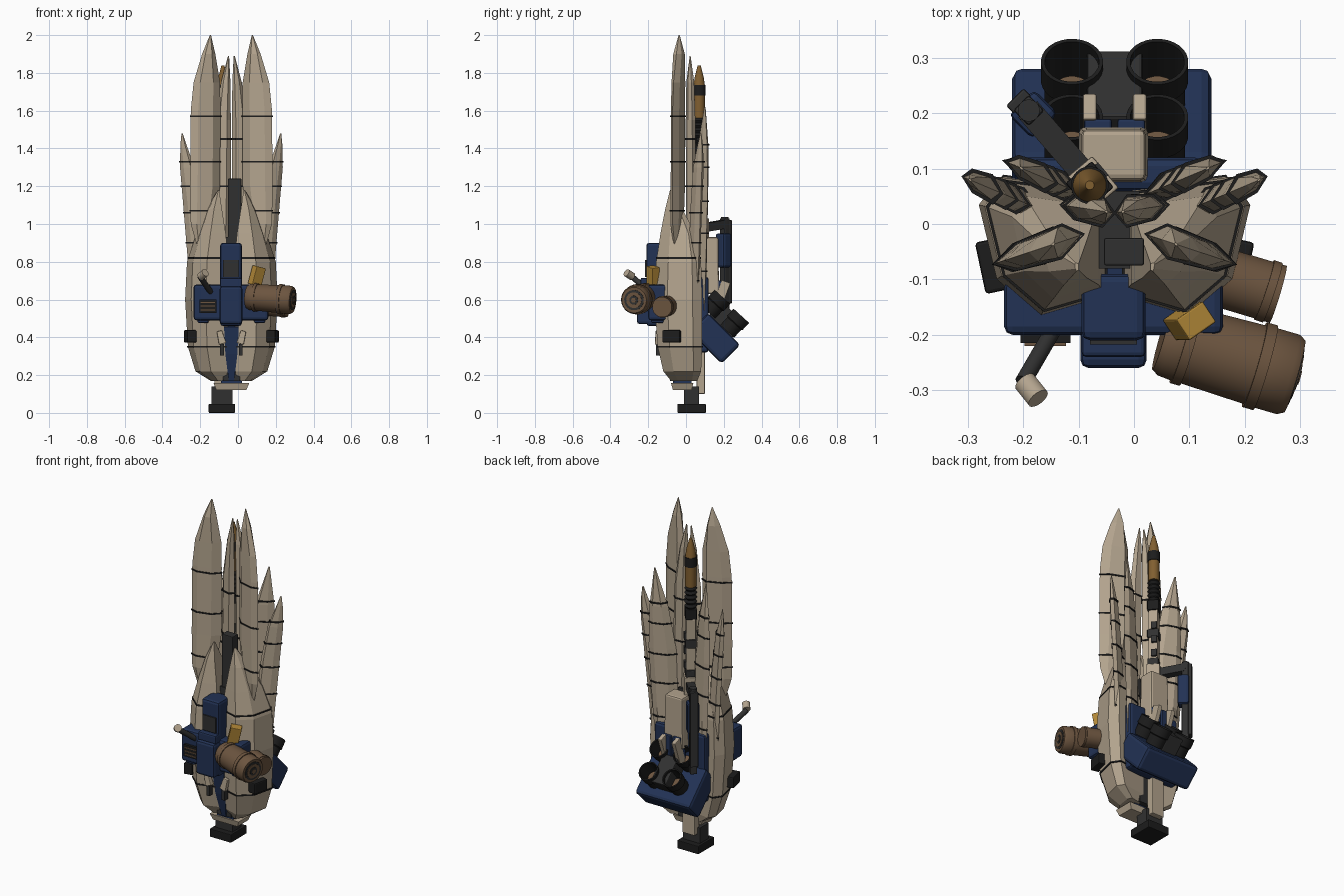
import bpy, bmesh, math
from mathutils import Vector, Matrix

if "Cube" in bpy.data.objects:
    bpy.data.objects.remove(bpy.data.objects["Cube"])

CX = -0.035  # symmetry line of the feathers and shell


def material(name, *rgb):
    m = bpy.data.materials.new(name)
    m.use_nodes = True
    m.diffuse_color = (*rgb, 1)
    m.node_tree.nodes["Principled BSDF"].inputs["Base Color"].default_value = (*rgb, 1)
    return m


CREAM = material("cream", .45, .37, .27)
NAVY = material("navy blue", .016, .032, .09)
DARK = material("dark grey", .03, .03, .03)
BLACK = material("black", .012, .012, .012)
BROWN = material("drum brown", .15, .09, .05)
YELLOW = material("yellow", .45, .25, .04)
BRASS = material("brass", .22, .115, .03)


def finish(name, bm, mat, smooth=False):
    bmesh.ops.recalc_face_normals(bm, faces=bm.faces[:])
    me = bpy.data.meshes.new(name)
    bm.to_mesh(me)
    bm.free()
    me.materials.append(mat)
    ob = bpy.data.objects.new(name, me)
    bpy.context.collection.objects.link(ob)
    if smooth:
        bpy.ops.object.select_all(action='DESELECT')
        ob.select_set(True)
        bpy.context.view_layer.objects.active = ob
        bpy.ops.object.shade_smooth_by_angle(angle=math.radians(35))
    return ob


def loft(name, rings, mat, smooth=False):
    bm = bmesh.new()
    loops = [[bm.verts.new(p) for p in ring] for ring in rings]
    n = len(loops[0])
    for a, b in zip(loops, loops[1:]):
        for i in range(n):
            bm.faces.new((a[i], a[(i + 1) % n], b[(i + 1) % n], b[i]))
    bm.faces.new(loops[0])
    bm.faces.new(loops[-1])
    return finish(name, bm, mat, smooth)


def lathe(name, p0, p1, profile, mat, sides=24):
    """Turn (distance fraction, radius) pairs about the line p0-p1."""
    p0, p1 = Vector(p0), Vector(p1)
    q = (p1 - p0).to_track_quat('Z', 'Y')
    turn = [2 * math.pi * (i + .5) / sides for i in range(sides)]
    rings = [[p0.lerp(p1, t) + q @ Vector((r * math.cos(a), r * math.sin(a), 0)) for a in turn]
             for t, r in profile]
    return loft(name, rings, mat, sides > 8)


def rod(name, p0, p1, r, mat, sides=20):
    return lathe(name, p0, p1, [(0, r), (1, r)], mat, sides)


def box(name, centre, size, mat, rot=(0, 0, 0), bevel=0.0, taper=1.0):
    bm = bmesh.new()
    bmesh.ops.create_cube(bm, size=1)
    for v in bm.verts:
        k = taper if v.co.z > 0 else 1
        v.co = Vector((v.co.x * size[0] * k, v.co.y * size[1] * k, v.co.z * size[2]))
    ob = finish(name, bm, mat)
    ob.location = centre
    ob.rotation_euler = [math.radians(a) for a in rot]
    if bevel:
        b = ob.modifiers.new("Bevel", 'BEVEL')
        b.width, b.segments = bevel, 2
    return ob


def at(levels, z):
    """Interpolate a row of a level table at height z."""
    for a, b in zip(levels, levels[1:]):
        if a[0] <= z <= b[0]:
            t = (z - a[0]) / (b[0] - a[0])
            return [p + (q - p) * t for p, q in zip(a, b)]


SIDES = ((-1, "right"), (1, "left"))


def blade(name, levels, y0, slope, thick, straps, lean=0.0):
    """Mirrored pair of feathers; levels are (z, inner, outer)."""
    def ring(z, a, b, s, grow=0.0):
        half = thick / 2 * min(1, (b - a) / .06)
        pts = []
        for f, k in ((0, 0), (.25, -1), (.75, -.8), (1, 0), (.75, .8), (.25, 1)):
            u = a - grow + (b - a + 2 * grow) * f
            pts.append((CX + s * u, y0 + slope * u + lean * z + k * (half + grow), z))
        return pts
    for s, side in SIDES:
        loft(f"{side}_{name}", [ring(*l, s) for l in levels], CREAM)
        for i, z in enumerate(straps):
            _, a, b = at(levels, z)
            loft(f"{side}_{name}_strap_{i}", [ring(z + d, a, b, s, .005) for d in (-.004, .004)], BLACK)


# Feathers, front to back
blade("front_feather", [(.84, .16, .17), (1.0, .09, .215), (1.2, .06, .218), (1.6, .058, .215),
                        (1.75, .06, .2), (1.9, .085, .155), (2.0, .108, .114)],
      0, -.33, .055, (1.07, 1.33, 1.57))
blade("centre_feather", [(.85, .02, .07), (1.2, .003, .095), (1.55, .003, .085), (1.75, .005, .055),
                         (1.89, .012, .018)], .02, .15, .05, (1.2, 1.45))
blade("back_feather", [(.4, .08, .15), (.8, .05, .18), (1.15, .06, .2), (1.4, .1, .195),
                       (1.62, .165, .172)], .03, .42, .045, (.75, .95, 1.12, 1.3, 1.42))
blade("outer_feather", [(.4, .12, .2), (.8, .13, .23), (1.1, .16, .255), (1.3, .195, .272),
                        (1.42, .238, .27), (1.48, .258, .264)], -.03, .42, .045, (.7, .9, 1.06, 1.2, 1.33))

# Split shell: (z, inner, outer, front, back)
shell = [(.17, .03, .11, -.08, .06), (.22, .02, .19, -.12, .08), (.35, .02, .23, -.15, .085),
         (.6, .015, .245, -.168, .085), (.8, .015, .235, -.158, .08), (.95, .03, .185, -.135, .05),
         (1.08, .05, .13, -.11, -.02), (1.18, .065, .072, -.085, -.07)]


def shell_ring(z, a, b, f, k, s, grow=0.0):
    a, b, f, k = a - grow, b + grow, f - grow, k + grow
    w, d = b - a, k - f
    shape = ((0, .14), (.52, 0), (.86, .27), (1, .8), (.85, 1), (0, .9))
    return [(CX + s * (a + w * p), f + d * q, z) for p, q in shape]


for s, side in SIDES:
    loft(f"{side}_shell", [shell_ring(*l, s) for l in shell], CREAM)
    for z in (.35, .82):
        row = at(shell, z)
        loft(f"{side}_shell_strap", [shell_ring(z + d, *row[1:], s, .004) for d in (-.004, .004)], BLACK)
    box(f"{side}_side_clamp", (CX + s * .218, -.075, .405), (.05, .095, .065), BLACK, (0, 0, -s * 12), .006)
    box(f"{side}_front_clip", (CX + s * .055, -.15, .4), (.04, .03, .07), CREAM, (0, s * 15, 0), .004, .7)
    box(f"{side}_lower_pin", (CX + s * .05, -.145, .335), (.02, .03, .06), DARK)

# Keel between the shell halves
lathe("keel_spike", (CX, -.1, .46), (CX, -.07, .17), [(0, .055), (.5, .045), (1, .02)], NAVY, 4)
box("core", (CX, -.01, .55), (.09, .14, .76), DARK)
box("front_spine", (-.018, -.05, 1.08), (.072, .05, .32), DARK, bevel=.004)
box("chin_plate", (CX, -.02, .14), (.16, .1, .035), CREAM, taper=1.18)
box("chin_block", (CX, -.02, .172), (.11, .1, .03), NAVY)

# Long spine with foot and cartridge tip
SX, SY = -.08, .07
box("foot", (-.085, .03, .024), (.14, .15, .048), BLACK, bevel=.004)
box("foot_post", (-.085, .03, .09), (.11, .08, .1), DARK)
box("lower_grip", (-.085, .078, .24), (.08, .045, .28), CREAM, bevel=.005)
for z0, z1, w, mat in ((.35, .75, .07, DARK), (.72, 1.03, .075, CREAM), (1.03, 1.07, .06, DARK),
                       (1.07, 1.2, .052, CREAM), (1.2, 1.25, .062, DARK), (1.25, 1.37, .052, CREAM),
                       (1.37, 1.43, .062, BLACK)):
    box("spine_section", (SX, SY, (z0 + z1) / 2), (w, w, z1 - z0), mat, (0, 0, 40), .004)
for i in range(3):
    box("spine_slot", (SX + .02, SY + .026, 1.1 + .085 * i), (.03, .012, .04), DARK, (0, 0, -50))
ribs = [(i / 10, .034 if i % 2 else .024) for i in range(11)]
lathe("recoil_spring", (SX, SY, 1.43), (SX, SY, 1.56), ribs, BLACK)
rod("cartridge", (SX, SY, 1.56), (SX, SY, 1.69), .03, BRASS)
rod("cartridge_band", (SX, SY, 1.68), (SX, SY, 1.735), .034, BLACK)
lathe("cartridge_tip", (SX, SY, 1.735), (SX, SY, 1.84), [(0, .03), (.4, .024), (1, .008)], BRASS)

# Rear housing and launch tubes
box("rear_plate", (CX - .005, .09, .52), (.33, .06, .4), NAVY, bevel=.015)
box("rear_launcher", (CX - .005, .153, .395), (.36, .14, .24), NAVY, (45, 0, 0), .018)
box("tube_bridge", (CX, .215, .49), (.1, .11, .17), DARK, (45, 0, 0), .006)
box("rear_stock", (-.037, .125, .78), (.125, .1, .3), CREAM, (0, 0, 0), .01, .92)
for s, side in SIDES:
    box(f"{side}_stock_rib", (CX + s * .045, .185, .62), (.025, .05, .16), CREAM, (-20, 0, 0), .004)
    box(f"{side}_stock_block", (CX + s * .03, .16, .63), (.05, .06, .14), NAVY, bevel=.005)
    for y, z in ((.218, .432), (.118, .532)):
        p0, p1 = Vector((CX + s * .077, y, z)), Vector((CX + s * .077, y + .075, z + .082))
        lathe(f"{side}_launch_tube", p0, p1,
              [(0, .05), (.5, .05), (.55, .056), (1, .056), (1, .049), (.15, .047)], BLACK, 28)
        rod(f"{side}_tube_charge", p0.lerp(p1, .15), p0.lerp(p1, .3), .036, BROWN)

# Rear barrel and its arm
box("rear_barrel", (-.19, .205, .78), (.04, .04, .5), DARK, (0, 0, 45), .006)
box("barrel_jacket", (-.182, .198, .86), (.066, .062, .18), NAVY, (0, 0, 45), .012)
box("barrel_cover", (-.208, .222, .8), (.045, .02, .44), DARK, (0, 0, 45), .004)
rod("barrel_cap", (-.19, .205, 1.02), (-.19, .205, 1.036), .02, DARK)
rod("barrel_arm", (-.19, .205, 1.0), (-.09, .09, .98), .032, DARK, 4)

# Front cross-shaped housing
box("front_bar", (-.037, -.15, .585), (.395, .1, .19), NAVY, bevel=.015)
box("front_column", (-.037, -.15, .68), (.115, .12, .44), NAVY, bevel=.015)
box("front_block", (-.037, -.21, .57), (.12, .1, .2), NAVY, bevel=.015)
box("front_window", (-.037, -.213, .765), (.085, .009, .09), DARK)
box("window_hood", (-.037, -.215, .69), (.115, .05, .05), NAVY, bevel=.008)
for s, side in SIDES:
    box(f"{side}_bar_foot", (CX + s * .15, -.15, .5), (.06, .07, .05), NAVY, bevel=.01)
box("grille", (-.16, -.205, .565), (.09, .02, .07), BLACK)
for i in range(3):
    box("grille_slat", (-.16, -.217, .545 + .02 * i), (.075, .006, .005), BROWN)
box("yellow_box", (.1, -.175, .725), (.06, .045, .1), YELLOW, (8, 12, 35), .003)

# Control lever
rod("lever", (-.145, -.19, .64), (-.2, -.285, .72), .015, DARK)
rod("lever_knob", (-.197, -.285, .722), (-.173, -.315, .742), .021, CREAM)

# Drums
A, B = Vector((.05, -.205, .615)), Vector((.29, -.275, .597))
lathe("large_drum", A, B, [(0, .06), (.05, .068), (.15, .07), (.15, .075), (.22, .075), (.22, .07),
                           (.7, .074), (.7, .08), (.78, .08), (.78, .075), (.95, .075), (1, .068)], BROWN, 32)
for t, r, mat in ((1.01, .054, DARK), (1.02, .042, BROWN), (1.03, .024, DARK), (1.04, .013, BROWN)):
    rod("drum_end_ring", A.lerp(B, .97), A.lerp(B, t), r, mat)
rod("small_drum", (.12, -.085, .57), (.26, -.127, .56), .054, BROWN, 32)
rod("small_drum_rim", (.235, -.119, .562), (.25, -.124, .561), .057, BROWN, 32)
